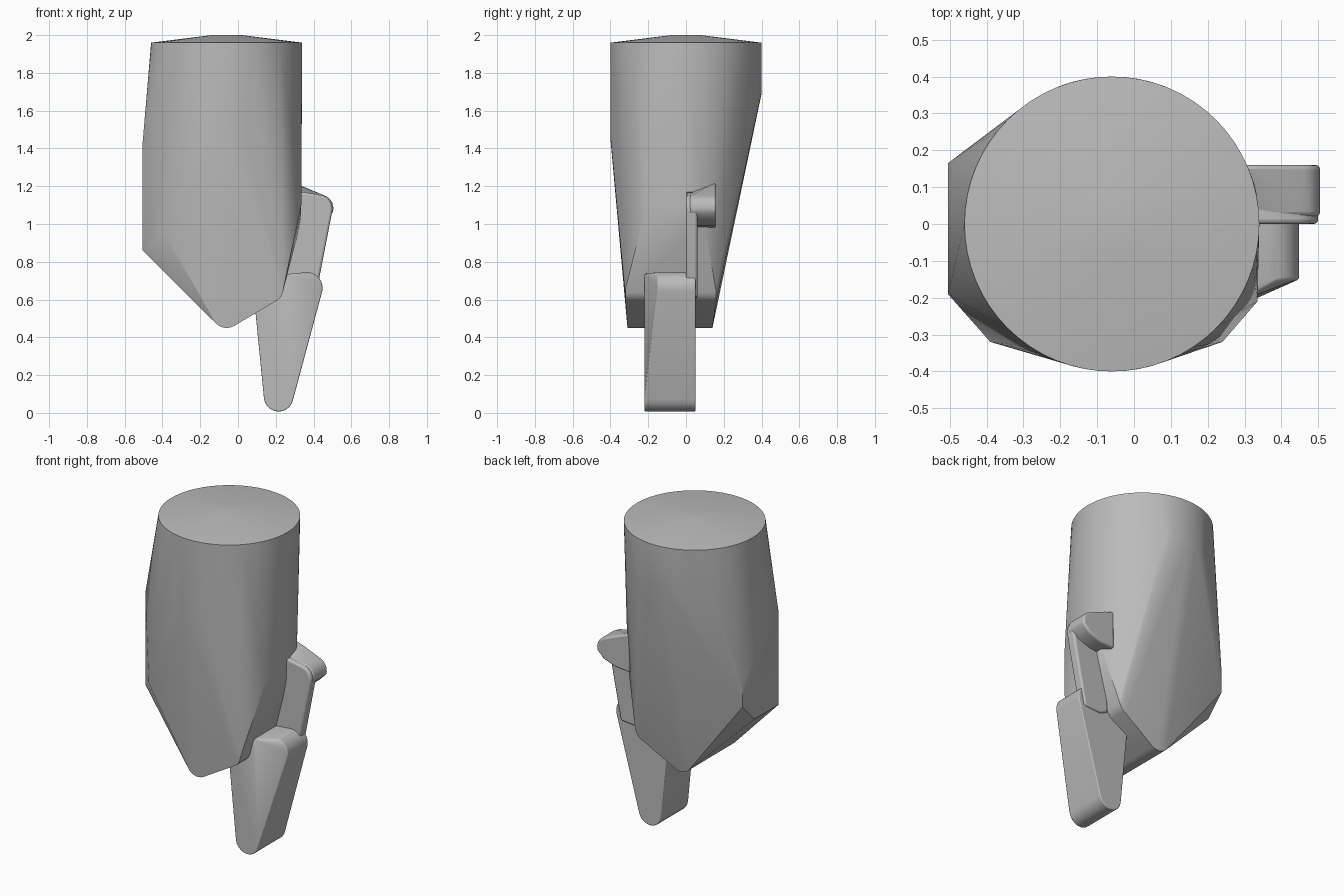
import bpy, bmesh, math
from math import cos, sin, pi

cube = bpy.data.objects.get("Cube")
if cube:
    bpy.data.objects.remove(cube, do_unlink=True)

grey = bpy.data.materials.new("plain grey")
grey.use_nodes = True
colour = (0.5, 0.5, 0.5, 1)
grey.diffuse_color = colour
grey.node_tree.nodes["Principled BSDF"].inputs["Base Color"].default_value = colour


def hull(name, points, bevel=0.0, angle=30):
    """Solid wrapped tightly round a set of points, with softened edges."""
    bm = bmesh.new()
    for p in points:
        bm.verts.new(p)
    out = bmesh.ops.convex_hull(bm, input=bm.verts)
    spare = [g for g in set(out["geom_interior"] + out["geom_unused"])
             if isinstance(g, bmesh.types.BMVert)]
    bmesh.ops.delete(bm, geom=spare, context="VERTS")
    bmesh.ops.dissolve_limit(bm, angle_limit=math.radians(1),
                             verts=bm.verts, edges=bm.edges)
    bmesh.ops.recalc_face_normals(bm, faces=bm.faces)
    mesh = bpy.data.meshes.new(name)
    bm.to_mesh(mesh)
    bm.free()
    mesh.materials.append(grey)
    obj = bpy.data.objects.new(name, mesh)
    bpy.context.collection.objects.link(obj)
    if bevel:
        mod = obj.modifiers.new("soft edges", "BEVEL")
        mod.width, mod.segments, mod.limit_method = bevel, 3, "ANGLE"
        mod.angle_limit = math.radians(40)
    bpy.ops.object.select_all(action="DESELECT")
    obj.select_set(True)
    bpy.context.view_layer.objects.active = obj
    bpy.ops.object.shade_smooth_by_angle(angle=math.radians(angle))
    return obj


def arc(cx, cz, r, start, end, n=6):
    """Points of a rounded corner in the x-z plane."""
    steps = [math.radians(start + (end - start) * i / n) for i in range(n + 1)]
    return [(cx + r * cos(a), cz + r * sin(a)) for a in steps]


def sweep(profile, y0, y1):
    return [(x, y, z) for x, z in profile for y in (y0, y1)]


def ring(r, z, start=0, end=360, n=64):
    angles = [math.radians(start + (end - start) * i / n) for i in range(n + 1)]
    return [(-0.06 + r * cos(a), r * sin(a), z) for a in angles]


# Main body: round top running down to a slanted wedge
body = ring(0.08, 2.0, n=24) + ring(0.4, 1.96)
body += ring(0.4, 1.45, 250, 290, 8) + ring(0.4, 1.69, 70, 110, 8)
body += ring(0.395, 1.1, -25, 0, 5)
# keel along the bottom
body += sweep(arc(-0.06, 0.53, 0.08, 225, 300), -0.31, 0.14)
# rounded right lower corner
body += sweep(arc(0.16, 0.66, 0.08, -65, 10), -0.32, 0.16)
body += [(0.335, -0.21, 1.1), (0.33, 0.1, 1.0)]
# flat patch on the left side and the front crease
body += [(-0.505, -0.19, 0.86), (-0.505, -0.19, 1.43), (-0.505, 0.05, 0.86),
         (-0.505, 0.165, 0.98), (-0.505, 0.165, 1.13), (-0.39, -0.32, 0.95)]
hull("body", body)

# Lower blade: rounded tip, one edge cut back towards the top
tip = arc(0.215, 0.085, 0.078, 185, 350, 10)
inner = [(0.08, 0.66), (0.13, 0.72), (0.26, 0.735)]
outer = arc(0.365, 0.662, 0.083, -12, 90)
blade = sweep(tip + inner, -0.22, 0.05) + sweep(outer, -0.15, 0.05)
hull("lower_blade", blade, 0.012, 35)

# Thin arm between blade and hook
arm = [(0.24, 0.62), (0.3, 0.6), (0.41, 0.61), (0.27, 1.14), (0.34, 1.17)]
arm += arc(0.425, 1.08, 0.075, -10, 70)
hull("upper_arm", sweep(arm, 0.0, 0.06), 0.012, 35)

# Hook joining the arm to the body
hook = [(0.28, 0.98), (0.38, 0.99), (0.46, 1.02)]
hook += arc(0.435, 1.085, 0.07, -20, 70)
points = sweep(hook, 0.02, 0.16)
points += [(0.28, 0.02, 1.17), (0.28, 0.16, 1.22), (0.34, 0.16, 1.2)]
hull("hook", points, 0.012, 35)
